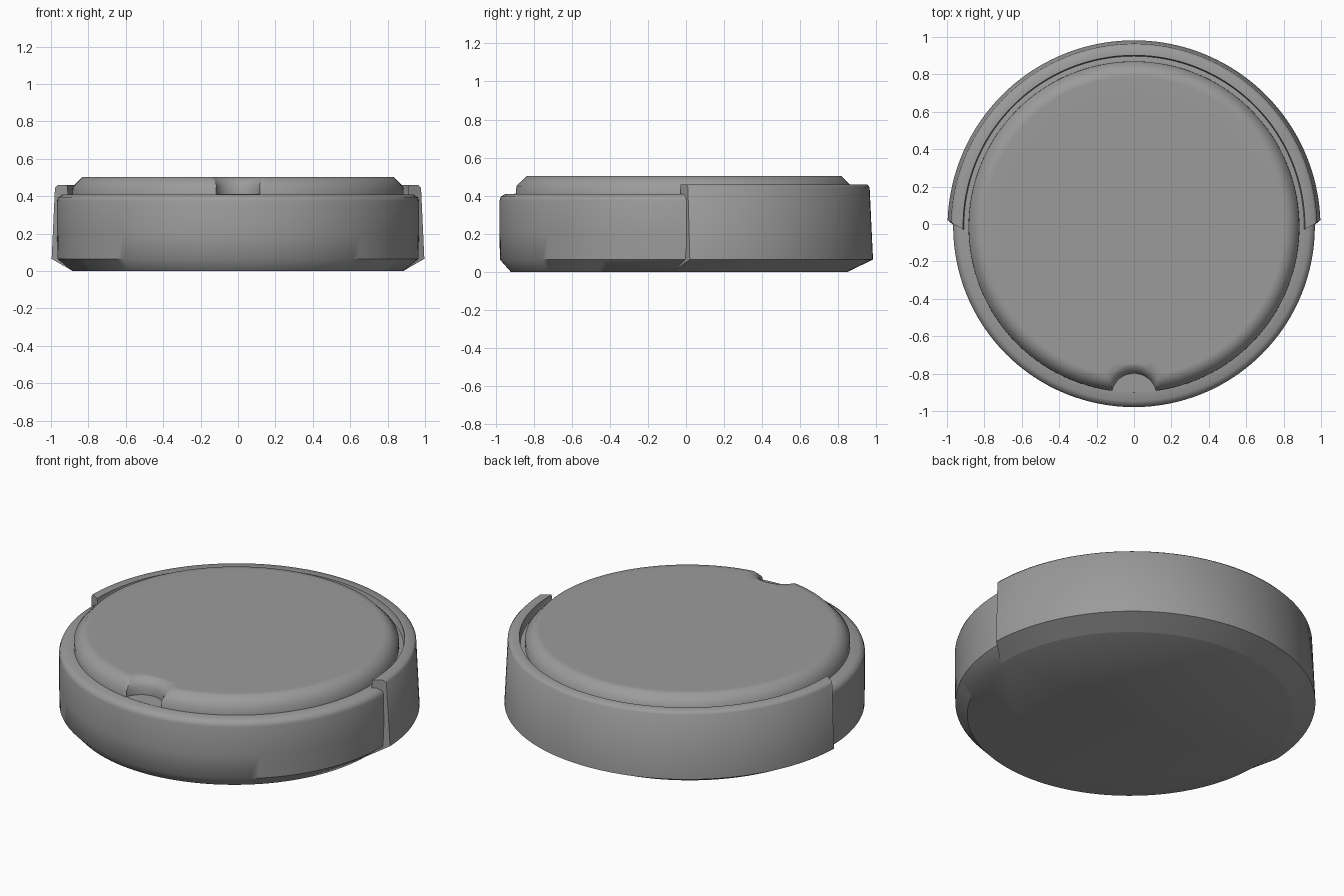
import bpy, bmesh
from math import sin, cos, pi, asin

if "Cube" in bpy.data.objects:
    bpy.data.objects.remove(bpy.data.objects["Cube"])

# Dark grey finish shared by all parts
grey = bpy.data.materials.new("dark_grey")
grey.diffuse_color = (0.33, 0.33, 0.33, 1)
grey.use_nodes = True
grey.node_tree.nodes["Principled BSDF"].inputs["Base Color"].default_value = grey.diffuse_color

def finish(name, bm):
    bmesh.ops.recalc_face_normals(bm, faces=bm.faces)
    mesh = bpy.data.meshes.new(name)
    bm.to_mesh(mesh)
    bm.free()
    mesh.materials.append(grey)
    obj = bpy.data.objects.new(name, mesh)
    bpy.context.collection.objects.link(obj)
    return obj

def smooth(obj, angle=0.5):
    bpy.ops.object.select_all(action='DESELECT')
    obj.select_set(True)
    bpy.context.view_layer.objects.active = obj
    bpy.ops.object.shade_smooth_by_angle(angle=angle)

def disc(name, profile, n=128):
    """Solid stack of circles, each given as (radius, z, centre y)."""
    bm = bmesh.new()
    rings = [[bm.verts.new((r * cos(2*pi*i/n), cy + r * sin(2*pi*i/n), z))
              for i in range(n)] for r, z, cy in profile]
    for a, b in zip(rings, rings[1:]):
        for i in range(n):
            bm.faces.new((a[i], a[(i+1) % n], b[(i+1) % n], b[i]))
    bm.faces.new(rings[0])
    bm.faces.new(rings[-1])
    return finish(name, bm)

def half_rim(name, profile, n=80):
    """Closed section (radius, z, centre y, end y) swept round the back."""
    bm = bmesh.new()
    sections = []
    for i in range(n + 1):
        sec = []
        for r, z, cy, end in profile:
            start = asin((end - cy) / r)
            a = start + (pi - 2 * start) * i / n
            sec.append(bm.verts.new((r * cos(a), cy + r * sin(a), z)))
        sections.append(sec)
    k = len(profile)
    for a, b in zip(sections, sections[1:]):
        for i in range(k):
            bm.faces.new((a[i], a[(i+1) % k], b[(i+1) % k], b[i]))
    bm.faces.new(sections[0])
    bm.faces.new(sections[-1])
    return finish(name, bm)

# Main round body with chamfered foot and softened shoulder
body = disc("body", [(0.885, 0, -0.035), (0.965, 0.065, -0.012),
                     (0.967, 0.2, -0.012), (0.967, 0.375, -0.012),
                     (0.96, 0.395, -0.012), (0.935, 0.41, -0.012),
                     (0.87, 0.41, -0.012)])
smooth(body, 0.75)

# Raised rim wrapping the back half, ends slanted inward
rim = half_rim("back_rim", [(0.885, 0.001, -0.035, -0.07),
                            (0.997, 0.065, -0.015, 0.02),
                            (0.979, 0.445, -0.015, 0.01),
                            (0.965, 0.46, -0.015, 0.0),
                            (0.914, 0.46, -0.012, -0.03),
                            (0.908, 0.40, -0.012, -0.03),
                            (0.88, 0.38, -0.015, -0.045)])
smooth(rim, 0.9)

# Raised lid with bevelled edge
lid = disc("lid", [(0.885, 0.39, -0.015), (0.884, 0.45, -0.015),
                   (0.832, 0.503, -0.015), (0.80, 0.504, -0.015),
                   (0.73, 0.504, -0.015)])

# Thumb notch cut into the lid's front edge
cutter = disc("notch_cutter", [(0.12, 0.411, -0.92), (0.12, 0.455, -0.92),
                               (0.135, 0.48, -0.92), (0.165, 0.505, -0.92),
                               (0.165, 0.6, -0.92)], 64)
cut = lid.modifiers.new("notch", 'BOOLEAN')
cut.operation = 'DIFFERENCE'
cut.solver = 'EXACT'
cut.object = cutter
bpy.context.view_layer.objects.active = lid
bpy.ops.object.modifier_apply(modifier="notch")
bpy.data.objects.remove(cutter)
smooth(lid, 0.9)
